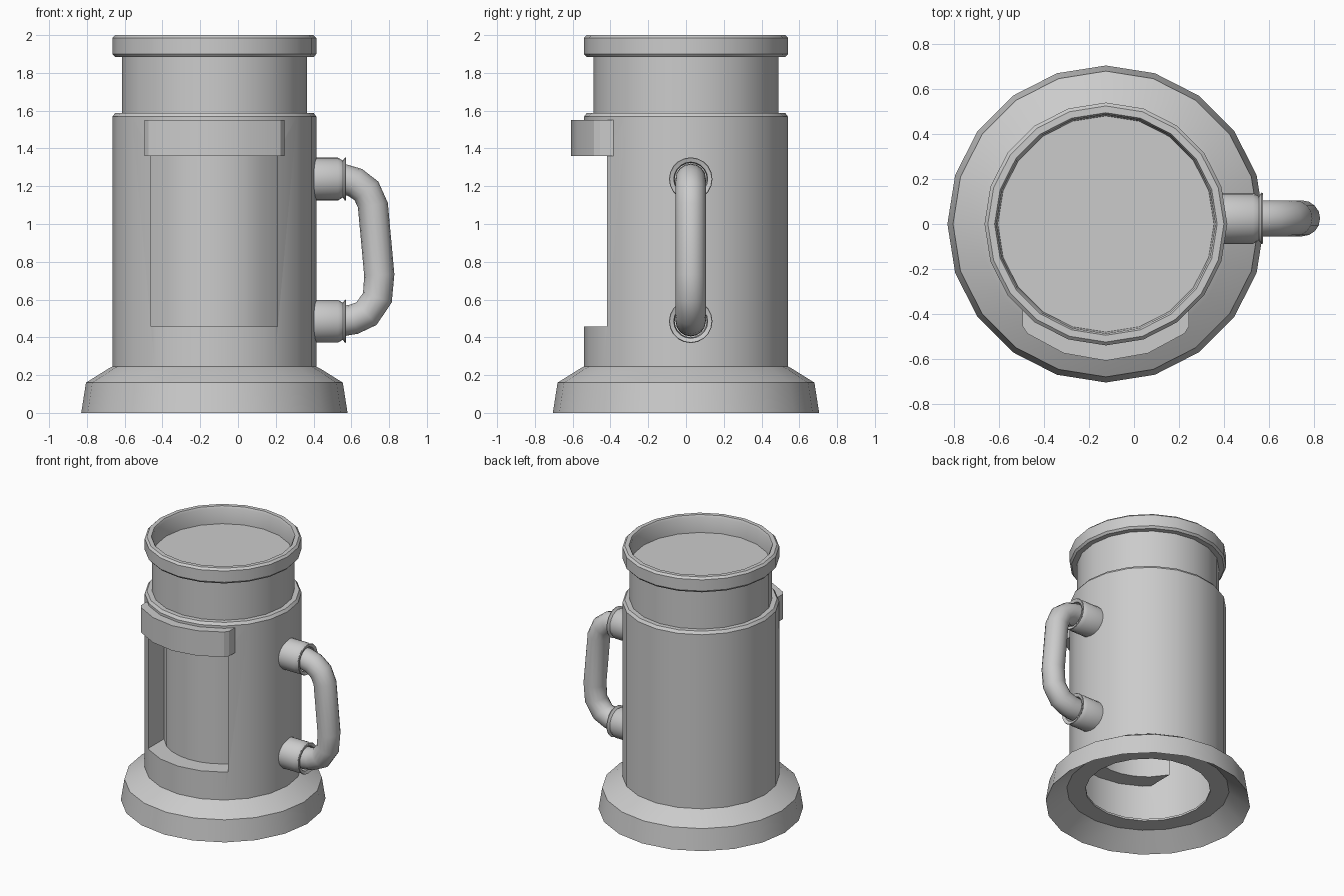
import bpy, bmesh, math
from mathutils import Vector

if "Cube" in bpy.data.objects:
    bpy.data.objects.remove(bpy.data.objects["Cube"])

CX = -0.125   # axis of the body
SIDES = 20


def finish(name, bm, angle=35):
    bmesh.ops.recalc_face_normals(bm, faces=bm.faces)
    me = bpy.data.meshes.new(name)
    bm.to_mesh(me)
    bm.free()
    ob = bpy.data.objects.new(name, me)
    bpy.context.collection.objects.link(ob)
    bpy.ops.object.select_all(action='DESELECT')
    ob.select_set(True)
    bpy.context.view_layer.objects.active = ob
    bpy.ops.object.shade_smooth_by_angle(angle=math.radians(angle))
    return ob


def bridge(bm, rings, closed):
    n = len(rings[0])
    for i in range(len(rings) if closed else len(rings) - 1):
        a, b = rings[i], rings[(i + 1) % len(rings)]
        for j in range(n):
            k = (j + 1) % n
            bm.faces.new((a[j], a[k], b[k], b[j]))


def lathe(name, profile, origin, axis='Z', sides=SIDES, closed=True):
    """Revolve (radius, distance) points; closed profiles make a tube, open ones are capped."""
    bm = bmesh.new()
    rings = []
    for r, h in profile:
        ring = []
        for j in range(sides):
            t = 2 * math.pi * j / sides
            c, s = r * math.cos(t), r * math.sin(t)
            p = Vector((c, s, h)) if axis == 'Z' else Vector((h, c, s))
            ring.append(bm.verts.new(p + Vector(origin)))
        rings.append(ring)
    bridge(bm, rings, closed)
    if not closed:
        bm.faces.new(rings[0])
        bm.faces.new(rings[-1])
    return finish(name, bm)


def prism(name, outline, z0, z1):
    bm = bmesh.new()
    rings = [[bm.verts.new((CX + x, y, z)) for x, y in outline] for z in (z0, z1)]
    bridge(bm, rings, False)
    bm.faces.new(rings[0])
    bm.faces.new(rings[1])
    return finish(name, bm, 25)


def arc(r, half, n=8):
    xs = [half * (2 * i / n - 1) for i in range(n + 1)]
    return [(x, -math.sqrt(r * r - x * x)) for x in xs]


# body shell with flared, hollow foot
body = lathe("body_shell", [
    (0.43, 0.11), (0.56, 0.11), (0.705, 0.0), (0.68, 0.16), (0.56, 0.235),
    (0.54, 0.245), (0.54, 1.568), (0.525, 1.588), (0.485, 1.588),
    (0.485, 1.56), (0.525, 1.54), (0.525, 0.125), (0.43, 0.125)], (CX, 0, 0))

# neck with rolled rim
lathe("neck_and_rim", [
    (0.49, 1.54), (0.49, 1.885), (0.527, 1.885), (0.54, 1.90), (0.54, 1.985),
    (0.525, 2.0), (0.495, 2.0), (0.487, 1.985), (0.48, 1.86), (0.48, 1.54)], (CX, 0, 0))
lathe("lid_disc", [(0.485, 1.85), (0.485, 1.87)], (CX, 0, 0), closed=False)

# recessed window pocket, cut through the shell
pocket = prism("window_pocket", arc(0.53, 0.35) + arc(0.395, 0.35)[::-1], 0.44, 1.385)
cutter = prism("window_cutter", [(-0.335, -0.8), (0.335, -0.8)] + arc(0.407, 0.335)[::-1],
               0.457, 1.37)
cutter.hide_render = True
for ob in (body, pocket):
    m = ob.modifiers.new("window", 'BOOLEAN')
    m.operation = 'DIFFERENCE'
    m.solver = 'EXACT'
    m.object = cutter
    # apply before the edge-angle smoothing is kept
    bpy.ops.object.select_all(action='DESELECT')
    ob.select_set(True)
    bpy.context.view_layer.objects.active = ob
    bpy.ops.object.modifier_apply(modifier=m.name)
    bpy.ops.object.shade_smooth_by_angle(angle=math.radians(35))
bpy.data.objects.remove(cutter)

# curved hood above the window
prism("window_hood", [
    (-0.37, -0.455), (-0.35, -0.487), (-0.187, -0.575), (0, -0.608), (0.187, -0.575),
    (0.35, -0.487), (0.37, -0.455), (0.37, -0.385), (0.165, -0.508), (0, -0.533),
    (-0.165, -0.508), (-0.37, -0.385)], 1.36, 1.55)

# handle sockets with a flared lip and bore
for label, z in (("upper", 1.238), ("lower", 0.485)):
    lathe("handle_socket_" + label, [
        (0.113, 0.37), (0.113, 0.53), (0.098, 0.555), (0.115, 0.567),
        (0.112, 0.573), (0.09, 0.565), (0.085, 0.52), (0.085, 0.37)],
        (0, 0.025, z), 'X', 20)

# bent handle bar
path = [(0.50, 1.24), (0.56, 1.237), (0.62, 1.22), (0.68, 1.175), (0.714, 1.10),
        (0.748, 0.73), (0.738, 0.61), (0.68, 0.525), (0.61, 0.495), (0.56, 0.487),
        (0.50, 0.485)]
bm = bmesh.new()
rings = []
for i, (x, z) in enumerate(path):
    a, b = path[max(i - 1, 0)], path[min(i + 1, len(path) - 1)]
    t = Vector((b[0] - a[0], 0, b[1] - a[1])).normalized()
    nrm = t.cross(Vector((0, 1, 0)))
    rings.append([bm.verts.new(Vector((x, 0.025, z)) + 0.08 * (
        nrm * math.cos(q) + Vector((0, 1, 0)) * math.sin(q)))
        for q in (2 * math.pi * j / 16 for j in range(16))])
bridge(bm, rings, False)
bm.faces.new(rings[0])
bm.faces.new(rings[-1])
finish("handle_bar", bm, 50)
